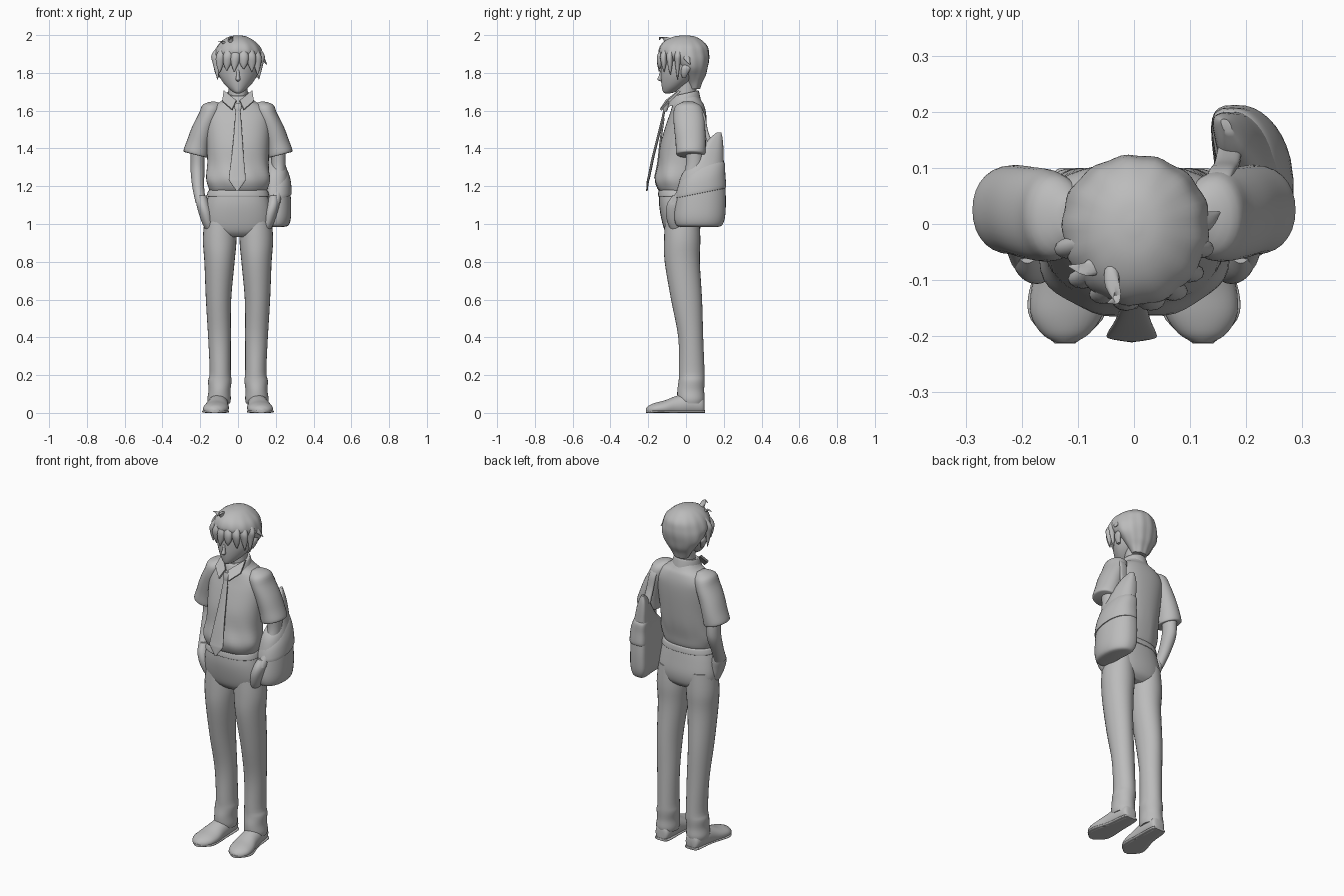
import bpy, bmesh, math
from mathutils import Vector

grey = bpy.data.materials.new("plain grey")
grey.diffuse_color = (0.5, 0.5, 0.5, 1)


def finish(name, bm, angle=50):
    bmesh.ops.recalc_face_normals(bm, faces=bm.faces)
    me = bpy.data.meshes.new(name)
    bm.to_mesh(me)
    bm.free()
    me.materials.append(grey)
    ob = bpy.data.objects.new(name, me)
    bpy.context.collection.objects.link(ob)
    bpy.ops.object.select_all(action='DESELECT')
    ob.select_set(True)
    bpy.context.view_layer.objects.active = ob
    bpy.ops.object.shade_smooth_by_angle(angle=math.radians(angle))
    return ob


def spline(rows, steps):
    """Catmull-Rom interpolation through rows of numbers."""
    out = []
    for i in range(len(rows) - 1):
        a, b, c, d = (rows[max(0, min(len(rows) - 1, i + k))] for k in (-1, 0, 1, 2))
        for s in range(steps):
            t = s / steps
            out.append([0.5 * (2 * q + (r - p) * t + (2 * p - 5 * q + 4 * r - u) * t * t
                        + (3 * q - p - 3 * r + u) * t ** 3) for p, q, r, u in zip(a, b, c, d)])
    return out + [list(rows[-1])]


def loft(name, rows, side=1, axis='z', power=1.0, tilt=(0, 0), steps=4, n=28, shape=None, floor=None):
    """Rows are x, y, z, half width, half depth; rings lie across the chosen axis."""
    bm = bmesh.new()
    rings = []
    for x, y, z, rx, ry in spline(rows, steps):
        ring = []
        for k in range(n):
            a = 2 * math.pi * k / n
            c, s = math.cos(a), math.sin(a)
            u = max(rx, .001) * math.copysign(abs(c) ** power, c)
            v = max(ry, .001) * math.copysign(abs(s) ** power, s)
            p = Vector((x + u, y + v, z + tilt[0] * u + tilt[1] * v)) if axis == 'z' else Vector((x + u, y, z + v))
            if floor is not None:
                p.z = max(p.z, floor)
            if shape:
                p = shape(p)
            p.x *= side
            ring.append(bm.verts.new(p))
        rings.append(ring)
    for r, q in zip(rings, rings[1:]):
        for k in range(n):
            bm.faces.new((r[k], r[(k + 1) % n], q[(k + 1) % n], q[k]))
    bm.faces.new(rings[0])
    bm.faces.new(rings[-1])
    return finish(name, bm)


def plate(name, pts, thick, side=1):
    """Thin panel from a 3D outline."""
    bm = bmesh.new()
    f = bm.faces.new([bm.verts.new((x * side, y, z)) for x, y, z in pts])
    f.normal_update()
    off = f.normal * thick
    new = bmesh.ops.extrude_face_region(bm, geom=[f])["geom"]
    for v in new:
        if isinstance(v, bmesh.types.BMVert):
            v.co += off
    return finish(name, bm, 30)


# shirt, with soft cloth folds bunching toward the waist
def folds(p):
    w = max(0, 1 - abs(p.z - 1.25) / .14)
    a = math.atan2(p.y, p.x)
    k = 1 + .018 * w * math.sin(9 * a + 20 * p.z)
    return Vector((p.x * k, p.y * k, p.z))


loft("shirt", [(0, -.04, 1.165, .145, .09), (0, -.045, 1.19, .157, .107), (0, -.047, 1.24, .17, .118),
               (0, -.03, 1.32, .163, .118), (0, -.018, 1.42, .165, .118), (0, .0, 1.52, .172, .108),
               (0, .01, 1.58, .17, .097), (0, .012, 1.625, .135, .085), (0, .008, 1.65, .09, .075),
               (0, 0, 1.68, .065, .065)], power=.88, n=48, shape=folds)

# trousers top
loft("trouser_hips", [(0, -.04, 1.2, .147, .09), (0, -.04, 1.17, .152, .1), (0, -.035, 1.1, .172, .107),
                      (0, -.024, 1.02, .182, .105), (0, -.02, .96, .165, .09), (0, -.02, .93, .11, .06)], power=.85)

for side, tag in ((-1, "left"), (1, "right")):
    # trouser leg with a rumpled hem
    loft(tag + "_trouser_leg", [(.095, -.02, 1.04, .08, .09), (.097, -.02, .92, .089, .096),
         (.098, -.02, .8, .08, .093), (.103, .003, .6, .067, .082), (.098, .025, .4, .06, .066),
         (.094, .03, .22, .056, .068), (.096, .03, .17, .062, .069), (.098, .025, .12, .058, .071),
         (.1, .027, .075, .062, .072), (.1, .028, .05, .058, .066)], side)
    # shoe
    loft(tag + "_shoe", [(.1, .098, .03, .022, .03), (.1, .085, .04, .042, .05), (.103, .02, .045, .052, .06),
         (.108, -.05, .035, .057, .055), (.115, -.11, .025, .067, .042), (.12, -.16, .02, .064, .034),
         (.122, -.195, .015, .043, .025), (.123, -.212, .012, .015, .012)], side, axis='y', floor=0)
    # shoe sole
    loft(tag + "_sole", [(.1, .1, .007, .02, .007), (.1, .085, .007, .045, .007), (.105, -.03, .007, .054, .007),
         (.117, -.12, .007, .07, .007), (.12, -.17, .007, .064, .007), (.123, -.213, .007, .018, .007)],
         side, axis='y', power=.5)
    # short sleeve flaring to the hem
    loft(tag + "_sleeve", [(.11, .012, 1.645, .02, .03), (.135, .012, 1.62, .05, .07), (.155, .015, 1.57, .053, .082),
         (.185, .02, 1.5, .058, .082), (.208, .025, 1.43, .061, .08), (.222, .025, 1.375, .066, .078),
         (.221, .025, 1.365, .058, .07)], side, tilt=(.25, 0), power=.95)
    # forearm and hand going into the pocket
    loft(tag + "_arm", [(.213, .04, 1.42, .04, .045), (.214, .045, 1.33, .037, .045), (.214, .035, 1.27, .036, .045),
         (.21, .0, 1.19, .031, .04), (.196, -.045, 1.11, .028, .043)], side)
    loft(tag + "_pocket_hand", [(.19, -.035, 1.15, .022, .035), (.186, -.048, 1.11, .034, .05),
         (.173, -.055, 1.06, .036, .052), (.158, -.05, 1.0, .03, .045), (.14, -.04, .95, .02, .03)], side)
    # collar flap
    plate(tag + "_collar_flap", [(.008, -.099, 1.648), (.03, -.13, 1.60), (.082, -.088, 1.645), (.074, -.03, 1.70)],
          .012 * side, side)
    # ear
    loft(tag + "_ear", [(.1, -.01, 1.775, .008, .01), (.108, -.008, 1.795, .012, .018),
                        (.115, 0, 1.825, .012, .024), (.112, 0, 1.845, .006, .012)], side)

# collar band and neck
loft("collar_band", [(0, -.01, 1.64, .082, .088), (0, -.008, 1.67, .075, .08), (0, -.006, 1.69, .067, .072),
                     (0, -.006, 1.69, .06, .06)], tilt=(0, .22))
loft("neck", [(0, -.002, 1.64, .055, .055), (0, 0, 1.7, .05, .055), (0, .005, 1.78, .052, .06)])

# necktie hanging free of the shirt
loft("tie_knot", [(0, -.112, 1.595, .013, .011), (0, -.108, 1.615, .019, .014), (0, -.1, 1.64, .022, .014)], power=.7)
loft("tie_blade", [(0, -.112, 1.61, .013, .006), (0, -.143, 1.48, .022, .007), (-.002, -.173, 1.36, .032, .007),
                   (-.004, -.196, 1.25, .044, .007), (-.004, -.202, 1.225, .04, .006),
                   (-.004, -.207, 1.175, .004, .004)], power=.8, steps=3)
# shirt front placket
loft("placket", [(0, -.118, 1.56, .014, .005), (0, -.135, 1.44, .014, .005), (0, -.147, 1.33, .014, .005),
                 (0, -.165, 1.24, .014, .005)], power=.5)
# trouser belt line
loft("waistband", [(0, -.04, 1.145, .163, .106), (0, -.04, 1.15, .166, .109), (0, -.04, 1.175, .158, .105),
                   (0, -.04, 1.18, .15, .1)], power=.85)


# face: narrow toward the front
def face_shape(p):
    p.x *= 1 - .25 * max(0, (-p.y - .04) / .1)
    return p


loft("face", [(0, -.098, 1.692, .014, .014), (0, -.088, 1.7, .032, .034), (0, -.07, 1.725, .062, .058),
              (0, -.05, 1.76, .088, .082), (0, -.035, 1.8, .105, .098), (0, -.02, 1.85, .112, .112),
              (0, -.01, 1.92, .1, .11)], shape=face_shape)
loft("nose", [(0, -.13, 1.755, .004, .004), (0, -.138, 1.765, .012, .014), (0, -.132, 1.785, .009, .012),
              (0, -.128, 1.815, .007, .008)], n=12)
loft("lips", [(0, -.118, 1.722, .012, .005), (0, -.122, 1.73, .018, .006), (0, -.121, 1.737, .018, .006),
              (0, -.122, 1.742, .012, .005)], n=12)


# hair cap with combed grooves
def comb(p):
    a = math.atan2(p.y, p.x)
    k = 1 + .014 * math.sin(13 * a + 9 * p.z) * min(1, max(0, (1.995 - p.z) / .06))
    return Vector((p.x * k, p.y * k, p.z))


loft("hair", [(0, .045, 1.715, .045, .03), (0, .045, 1.75, .065, .042), (0, .042, 1.785, .09, .062),
              (.002, .03, 1.825, .118, .084), (.003, .012, 1.865, .129, .11), (.003, -.01, 1.9, .129, .132),
              (.003, -.012, 1.94, .113, .126), (0, -.012, 1.972, .082, .097), (0, -.008, 1.992, .046, .056),
              (0, -.005, 1.999, .008, .01)], n=64, shape=comb)

# hair locks: root, middle and tip, with width
locks = [(-.085, -.09, -.098, -.095, 1.80, .026), (-.05, -.115, -.06, -.123, 1.812, .026),
         (-.012, -.125, -.02, -.142, 1.806, .025), (.028, -.125, .03, -.14, 1.82, .026),
         (.065, -.11, .074, -.116, 1.806, .026), (.092, -.08, .104, -.083, 1.79, .026),
         (-.112, -.04, -.108, -.05, 1.765, .024), (.112, -.04, .11, -.045, 1.765, .024)]
for i, (x, y, tx, ty, tz, w) in enumerate(locks):
    loft("hair_lock_%d" % i, [(x * .8, y * .85, 1.945, w * .6, .014), (x * 1.04, y * 1.07, 1.895, w, .018),
         ((x + tx) * .52, (y + ty) * .52, 1.85, w * .8, .014), (tx, ty, tz, .002, .002)], n=12)
# stray tufts
loft("crown_tuft", [(-.035, -.08, 1.955, .016, .03), (-.04, -.1, 1.982, .013, .024),
                    (-.03, -.13, 1.99, .006, .012), (-.045, -.14, 1.975, .002, .002)], n=12)
loft("crown_tuft_side", [(-.06, -.07, 1.95, .02, .02), (-.085, -.08, 1.967, .012, .012),
                         (-.115, -.075, 1.965, .002, .002)], n=12)
loft("side_tuft", [(.11, .0, 1.9, .015, .025), (.13, .005, 1.875, .013, .017),
                   (.152, .02, 1.845, .002, .003)], n=12)


# shoulder bag: curves inward toward the front and back
def wrap(p):
    p.x -= 1.6 * (p.y - .06) ** 2
    return p


loft("bag", [(.21, .07, .985, .035, .1), (.214, .07, .995, .055, .122), (.214, .072, 1.04, .067, .135),
             (.214, .078, 1.12, .067, .133), (.212, .083, 1.2, .063, .125), (.208, .092, 1.27, .057, .11),
             (.202, .118, 1.33, .046, .082), (.194, .142, 1.4, .036, .056), (.188, .158, 1.45, .024, .036),
             (.186, .175, 1.485, .008, .012)], power=.72, shape=wrap, n=36)
loft("bag_flap", [(.217, .078, 1.165, .06, .12), (.217, .078, 1.17, .068, .134), (.214, .086, 1.24, .064, .122),
                  (.205, .105, 1.3, .053, .1), (.2, .115, 1.325, .04, .07)],
     power=.72, tilt=(0, .2), shape=wrap, n=36)
# bag strap up behind the shoulder
loft("bag_strap", [(.175, .15, 1.36, .02, .02), (.17, .125, 1.43, .022, .015), (.165, .105, 1.5, .022, .01),
                   (.155, .09, 1.58, .022, .01), (.14, .05, 1.635, .02, .008)], power=.7)
